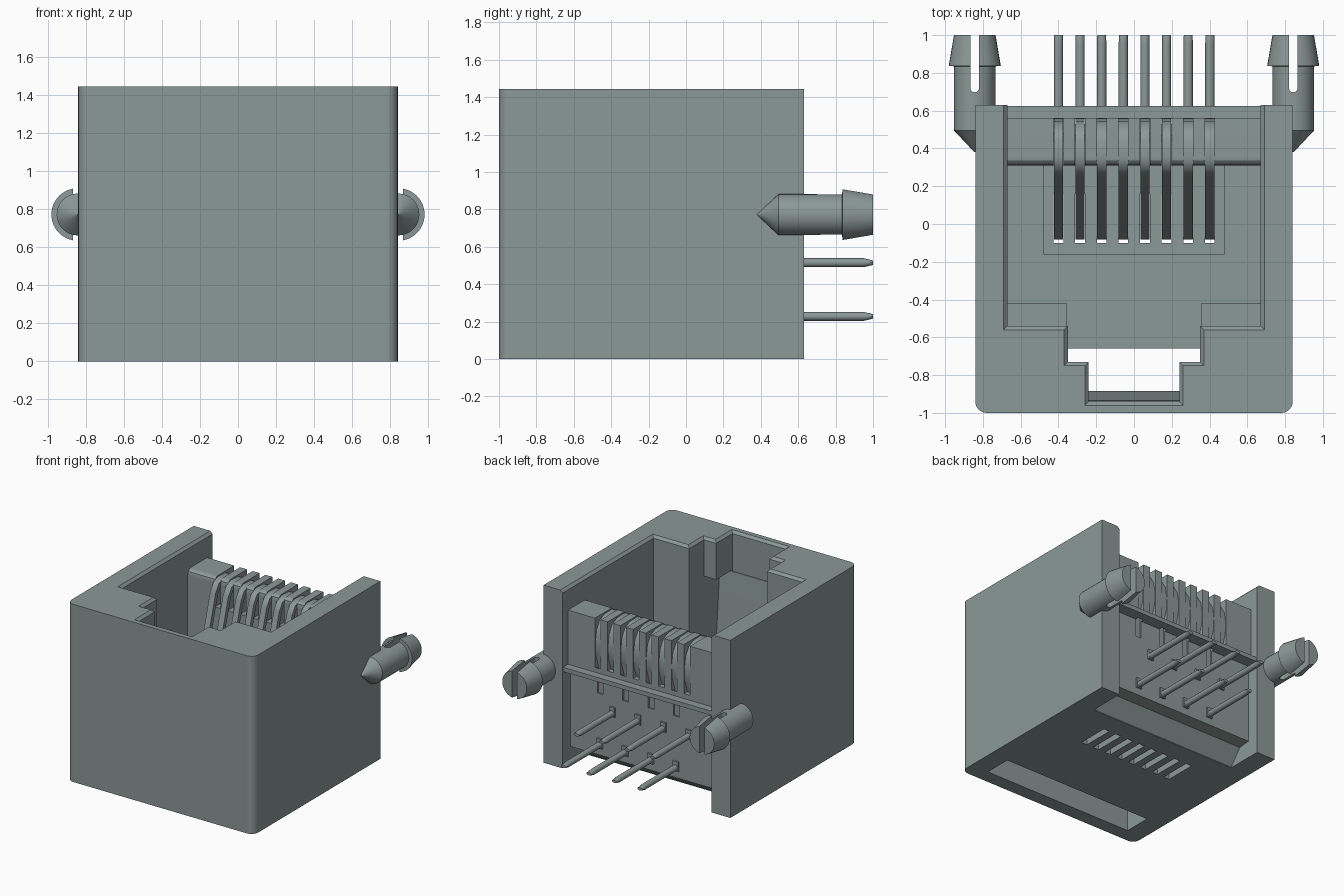
import bpy, bmesh, math

cube = bpy.data.objects.get("Cube")
if cube:
    bpy.data.objects.remove(cube, do_unlink=True)

grey = bpy.data.materials.new("grey_plastic")
grey.use_nodes = True
COLOUR = (0.26, 0.32, 0.31, 1)
grey.diffuse_color = COLOUR
grey.node_tree.nodes["Principled BSDF"].inputs["Base Color"].default_value = COLOUR


def finish(name, bm, fix=True):
    if fix:
        bmesh.ops.recalc_face_normals(bm, faces=bm.faces)
    me = bpy.data.meshes.new(name)
    bm.to_mesh(me)
    bm.free()
    ob = bpy.data.objects.new(name, me)
    bpy.context.collection.objects.link(ob)
    me.materials.append(grey)
    return ob


def loft(name, rings):
    """Closed solid through rings of 3D points."""
    bm = bmesh.new()
    vs = [[bm.verts.new(p) for p in r] for r in rings]
    n = len(vs[0])
    for a, b in zip(vs, vs[1:]):
        for i in range(n):
            j = (i + 1) % n
            bm.faces.new((a[i], a[j], b[j], b[i]))
    bm.faces.new(vs[0])
    bm.faces.new(vs[-1])
    return finish(name, bm)


def prism_z(name, pts, z0, z1):
    return loft(name, [[(x, y, z) for x, y in pts] for z in (z0, z1)])


def prism_x(name, pts, x0, x1):
    return loft(name, [[(x, y, z) for y, z in pts] for x in (x0, x1)])


def box(name, x0, x1, y0, y1, z0, z1):
    return prism_z(name, [(x0, y0), (x1, y0), (x1, y1), (x0, y1)], z0, z1)


def lathe_y(name, profile, x, z, n):
    """Rounded solid along y from (y, x radius, z radius) triples."""
    ring = [(math.cos(2 * math.pi * i / n), math.sin(2 * math.pi * i / n)) for i in range(n)]
    return loft(name, [[(x + rx * c, y, z + rz * s) for c, s in ring] for y, rx, rz in profile])


def apply(ob, mod):
    bpy.context.view_layer.objects.active = ob
    bpy.ops.object.modifier_apply(modifier=mod.name)


def cut(ob, cutter):
    m = ob.modifiers.new("cut", "BOOLEAN")
    m.operation = "DIFFERENCE"
    m.solver = "EXACT"
    m.object = cutter
    apply(ob, m)
    bpy.data.objects.remove(cutter, do_unlink=True)


def smooth(ob, angle=30):
    """Smooth shading with sharp edges kept and large faces left flat."""
    bpy.ops.object.select_all(action="DESELECT")
    ob.select_set(True)
    bpy.context.view_layer.objects.active = ob
    bpy.ops.object.shade_smooth_by_angle(angle=math.radians(angle))
    m = ob.modifiers.new("flat_faces", "WEIGHTED_NORMAL")
    m.keep_sharp = True


def mouth(e):
    """Stepped opening outline, grown outwards by e."""
    half = [(0.67 + e, 0.75), (0.67 + e, -0.54 - e), (0.35 + e, -0.54 - e),
            (0.35 + e, -0.73 - e), (0.24 + e, -0.73 - e), (0.24 + e, -0.94 - e)]
    return half + [(-x, y) for x, y in reversed(half)]


# Housing: box with rounded front corners
R = 0.06
H = 1.445
arc = [(0.84 - R + R * math.sin(t), -1 + R - R * math.cos(t))
       for t in [math.pi / 2 * i / 6 for i in range(7)]]
outline = arc + [(0.84, 0.63), (-0.84, 0.63)] + [(-x, y) for x, y in reversed(arc)]
housing = prism_z("housing", outline, 0, H)

FLOOR = 0.12
# Plug cavity, chamfered mouth and stepped latch channel
cut(housing, prism_z("cavity", mouth(0), 1.12, 1.5))
cut(housing, loft("chamfer", [[(x, y, z) for x, y in mouth(e)]
                              for z, e in ((H - 0.02, 0), (H + 0.02, 0.04))]))
cut(housing, box("main_room", -0.67, 0.67, -0.54, 0.75, FLOOR, 1.2))
cut(housing, prism_x("latch_room", [(-0.50, FLOOR), (-0.50, 1.13), (-0.935, 1.13),
                                    (-0.885, 0.5), (-0.885, FLOOR)], -0.35, 0.35))
# Latch slot and contact recess in the floor, open rear
cut(housing, box("latch_slot", -0.68, 0.68, -0.885, -0.66, -0.1, 0.4))
cut(housing, box("recess", -0.48, 0.48, -0.16, 0.325, 0.07, 0.3))
cut(housing, box("rear_gap", -0.67, 0.67, 0.33, 0.75, -0.1, 0.3))

CONTACT_X = [-0.40 + 0.1145 * i for i in range(8)]
W = 0.026
for x in CONTACT_X:
    cut(housing, box("floor_slot", x - W, x + W, -0.1, 0.16, -0.1, 0.2))
smooth(housing)

# Low stops at both sides of the latch channel
for side, s in (("left", 1), ("right", -1)):
    a, b = sorted((0.355 * s, 0.672 * s))
    box("floor_stop_" + side, a, b, -0.545, -0.42, 0.1, 0.3)

# Contact carrier with rear panel, rail and sloped bottom edge
carrier = prism_x("contact_carrier", [
    (0.31, 0.005), (0.31, 1.21), (0.317, 1.24), (0.335, 1.256), (0.36, 1.26), (0.56, 1.26),
    (0.56, 0.82), (0.625, 0.82), (0.625, 0.785), (0.53, 0.785), (0.53, 0.14),
    (0.43, 0.13), (0.33, 0.005)], -0.672, 0.672)
for i, x in enumerate(CONTACT_X):
    cut(carrier, prism_x("groove", [(0.25, 1.02), (0.44, 1.02), (0.48, 0.86),
                                    (0.60, 0.86), (0.60, 1.3), (0.25, 1.3)], x - W, x + W))
    if i % 2:
        cut(carrier, box("panel_groove", x - W, x + W, 0.47, 0.555, 0.64, 0.9))
smooth(carrier)

# Spring contacts, each leaving the panel as a pin on one of two rows
for i, x in enumerate(CONTACT_X):
    low = i % 2
    pin_z = 0.228 if low else 0.515
    path = [(0.50, 0.62 if low else 0.84), (0.50, 0.86), (0.535, 0.96), (0.54, 1.06),
            (0.525, 1.15), (0.49, 1.205), (0.44, 1.23), (0.35, 1.235), (0.30, 1.215),
            (0.265, 1.16), (-0.065, 0.05)]
    bm = bmesh.new()
    rows = [[bm.verts.new((x + d, y, z)) for d in (-0.0245, 0.0245)] for y, z in path]
    for a, b in zip(rows, rows[1:]):
        bm.faces.new((a[0], a[1], b[1], b[0]))
    contact = finish("contact_%d" % (i + 1), bm, False)
    sol = contact.modifiers.new("thickness", "SOLIDIFY")
    sol.thickness = 0.035
    sol.offset = 0
    apply(contact, sol)
    smooth(contact, 35)
    box("pin_root_%d" % (i + 1), x - 0.0245, x + 0.0245, 0.50, 0.545, pin_z - 0.03, pin_z + 0.05)
    pin = lathe_y("pin_%d" % (i + 1), [(0.50, 0.0245, 0.024), (0.95, 0.0245, 0.024),
                                       (1.0, 0.0235, 0.012)], x, pin_z, 12)
    smooth(pin, 35)

# Split barbed mounting pegs
PEG = [(0.38, 0.002), (0.495, 0.11), (0.835, 0.11), (0.836, 0.138), (1.0, 0.11)]
for side, s in (("left", 1), ("right", -1)):
    px = 0.843 * s
    peg = lathe_y("mounting_peg_" + side, [(y, r, r) for y, r in PEG], px, 0.772, 32)
    end = [(px - 0.023 * math.cos(t), 0.72 - 0.023 * math.sin(t))
           for t in [math.pi * k / 8 for k in range(9)]]
    cut(peg, prism_z("split", end + [(px + 0.023, 1.1), (px - 0.023, 1.1)], 0.5, 1.0))
    smooth(peg, 25)
